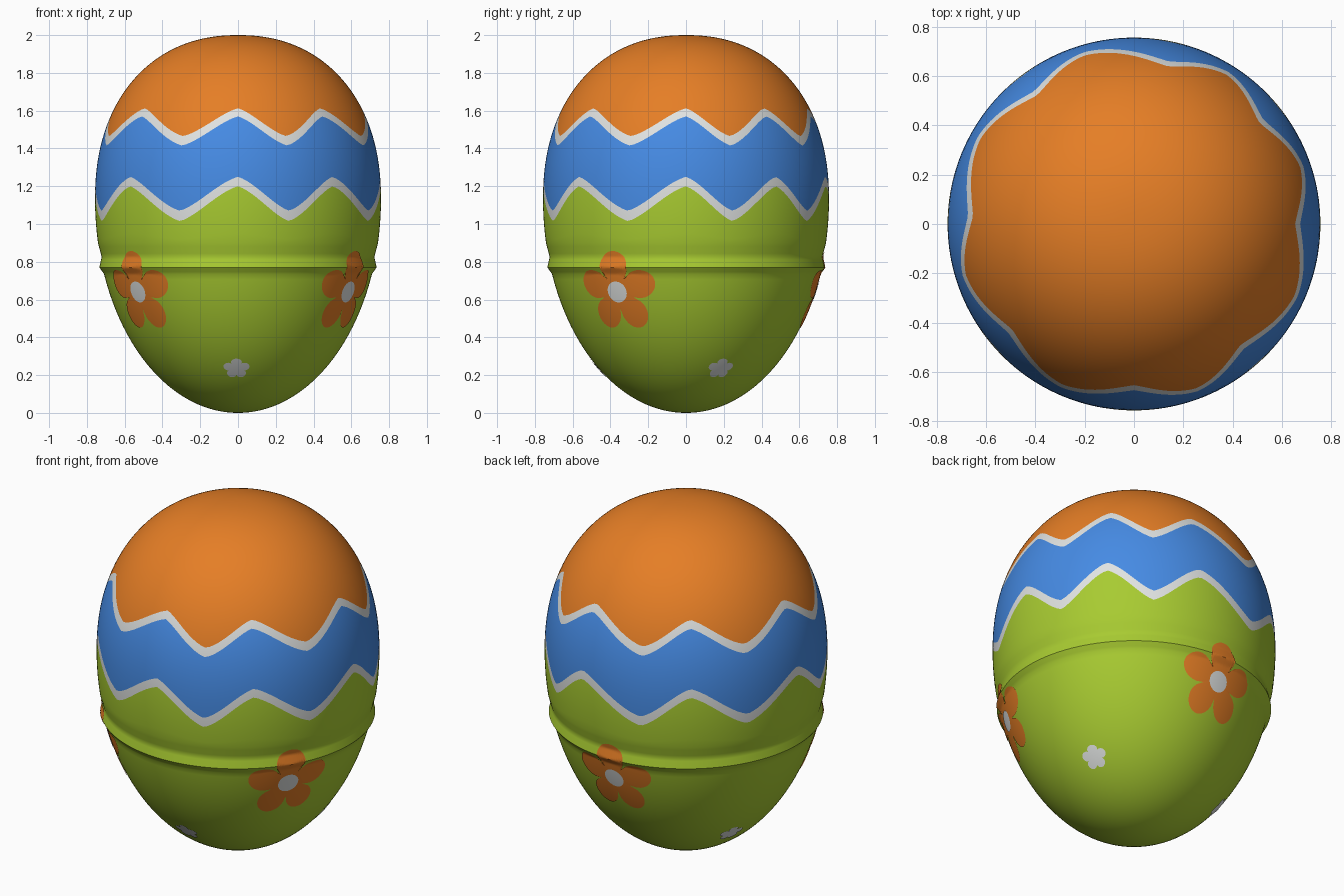
import bpy, bmesh
from math import sin, cos, pi, radians, sqrt

if "Cube" in bpy.data.objects:
    bpy.data.objects.remove(bpy.data.objects["Cube"])

def material(name, rgb):
    m = bpy.data.materials.new(name)
    m.diffuse_color = (*rgb, 1)
    m.use_nodes = True
    m.node_tree.nodes["Principled BSDF"].inputs["Base Color"].default_value = m.diffuse_color
    return m

GREEN = material("lime green", (0.392, 0.597, 0.031))
WHITE = material("off white", (0.75, 0.77, 0.76))
BLUE = material("sky blue", (0.061, 0.258, 0.776))
ORANGE = material("orange", (0.787, 0.209, 0.019))

SEG = 192
MID, RAD, TOP = 1.13, 0.757, 2.0
SEAM = 0.77

def egg(z):
    if z >= MID:
        return RAD * max(0, 1 - min(1, (z - MID) / (TOP - MID)) ** 2.2) ** (1 / 2.2)
    return RAD * sqrt(max(0, 1 - ((MID - z) / MID) ** 2))

# egg radius with the small flared lip at the seam
LIP = [(0.735, egg(0.735)), (SEAM, 0.734), (0.825, 0.722), (0.9, egg(0.9))]
def radius(z):
    for (z0, r0), (z1, r1) in zip(LIP, LIP[1:]):
        if z0 <= z <= z1:
            return r0 + (r1 - r0) * (z - z0) / (z1 - z0)
    return egg(z)

def point(az, z, off=0.0):
    r = radius(z) + off
    return (r * sin(az), -r * cos(az), z)

# hand-drawn zigzag: alternating peaks and valleys around the egg (degrees)
KNOTS = [0, 21, 41.5, 66, 90, 109, 129, 148, 168, 196, 217, 241, 267, 287, 311, 336, 360]
def wave(az):
    d = az * 180 / pi
    for i in range(16):
        if KNOTS[i] <= d <= KNOTS[i + 1]:
            t = (d - KNOTS[i]) / (KNOTS[i + 1] - KNOTS[i])
            t = 0.5 * t + 0.5 * t * t * (3 - 2 * t)
            return 1 - t if i % 2 == 0 else t
    return 1

def zigzag(low, high):
    return lambda az: low + (high - low) * wave(az)

def flat(z):
    return lambda az: z

def finish(name, bm, mats):
    me = bpy.data.meshes.new(name)
    bm.to_mesh(me)
    bm.free()
    for m in mats:
        me.materials.append(m)
    ob = bpy.data.objects.new(name, me)
    bpy.context.collection.objects.link(ob)
    bpy.ops.object.select_all(action='DESELECT')
    ob.select_set(True)
    bpy.context.view_layer.objects.active = ob
    bpy.ops.object.shade_smooth_by_angle(angle=radians(30))
    return ob

def shell(name, bands, mats):
    """bands: (lower edge, upper edge, steps, easing, material index), bottom to top"""
    bm = bmesh.new()
    az = [2 * pi * j / SEG for j in range(SEG)]
    for lo, hi, steps, ease, mi in bands:
        rings = []
        for i in range(steps + 1):
            t = ease(i / steps)
            rings.append([bm.verts.new(point(a, lo(a) + (hi(a) - lo(a)) * t)) for a in az])
        for r0, r1 in zip(rings, rings[1:]):
            for j in range(SEG):
                k = (j + 1) % SEG
                bm.faces.new((r0[j], r0[k], r1[k], r1[j])).material_index = mi
    bmesh.ops.remove_doubles(bm, verts=bm.verts, dist=1e-5)
    return finish(name, bm, mats)

linear = lambda t: t
ease_bottom = lambda t: 1 - cos(t * pi / 2)
ease_top = lambda t: sin(t * pi / 2)

# lower half of the egg
shell("lower_shell", [(flat(0), flat(0.735), 40, ease_bottom, 0),
                      (flat(0.735), flat(SEAM), 3, linear, 0)], [GREEN])

# upper half with zigzag stripes
g, b = zigzag(1.015, 1.20), zigzag(1.07, 1.25)
c, o = zigzag(1.415, 1.57), zigzag(1.465, 1.613)
shell("upper_shell", [(flat(SEAM), flat(0.825), 4, linear, 0),
                      (flat(0.825), flat(0.9), 4, linear, 0),
                      (flat(0.9), g, 6, linear, 0),
                      (g, b, 2, linear, 1),
                      (b, c, 12, linear, 2),
                      (c, o, 2, linear, 1),
                      (o, flat(TOP), 36, ease_top, 3)],
      [GREEN, WHITE, BLUE, ORANGE])

# thin painted patch that hugs the egg surface
def patch(name, az0, z0, outline, mat, off, rings):
    bm = bmesh.new()
    n = 100
    r0 = egg(z0)
    slope = (egg(z0 + 0.01) - egg(z0 - 0.01)) / 0.02
    dz = 1 / sqrt(1 + slope * slope)
    def vert(rho, th):
        z = z0 + rho * sin(th) * dz
        return bm.verts.new(point(radians(az0) + rho * cos(th) / r0, z, off))
    centre = vert(0, 0)
    prev = None
    for i in range(1, rings + 1):
        cur = [vert(outline(2 * pi * j / n) * i / rings, 2 * pi * j / n) for j in range(n)]
        for j in range(n):
            k = (j + 1) % n
            if prev:
                bm.faces.new((prev[j], cur[j], cur[k], prev[k]))
            else:
                bm.faces.new((centre, cur[j], cur[k]))
        prev = cur
    return finish(name, bm, [mat])

def petals(inner, tip, power):
    return lambda th: inner + (tip - inner) * abs(cos(2.5 * (th - pi / 2))) ** power

# three large flowers with white centres
for i, az in enumerate((-50.5, 58, 181)):
    patch(f"flower_petals_{i+1}", az, 0.64, petals(0.095, 0.228, 0.6), ORANGE, 0.004, 30)
    patch(f"flower_centre_{i+1}", az, 0.64, lambda th: 0.058, WHITE, 0.007, 6)

# three small white blossoms near the base
for i, az in enumerate((-1, 113, 246)):
    patch(f"small_blossom_{i+1}", az, 0.235, petals(0.042, 0.069, 0.6), WHITE, 0.005, 6)
